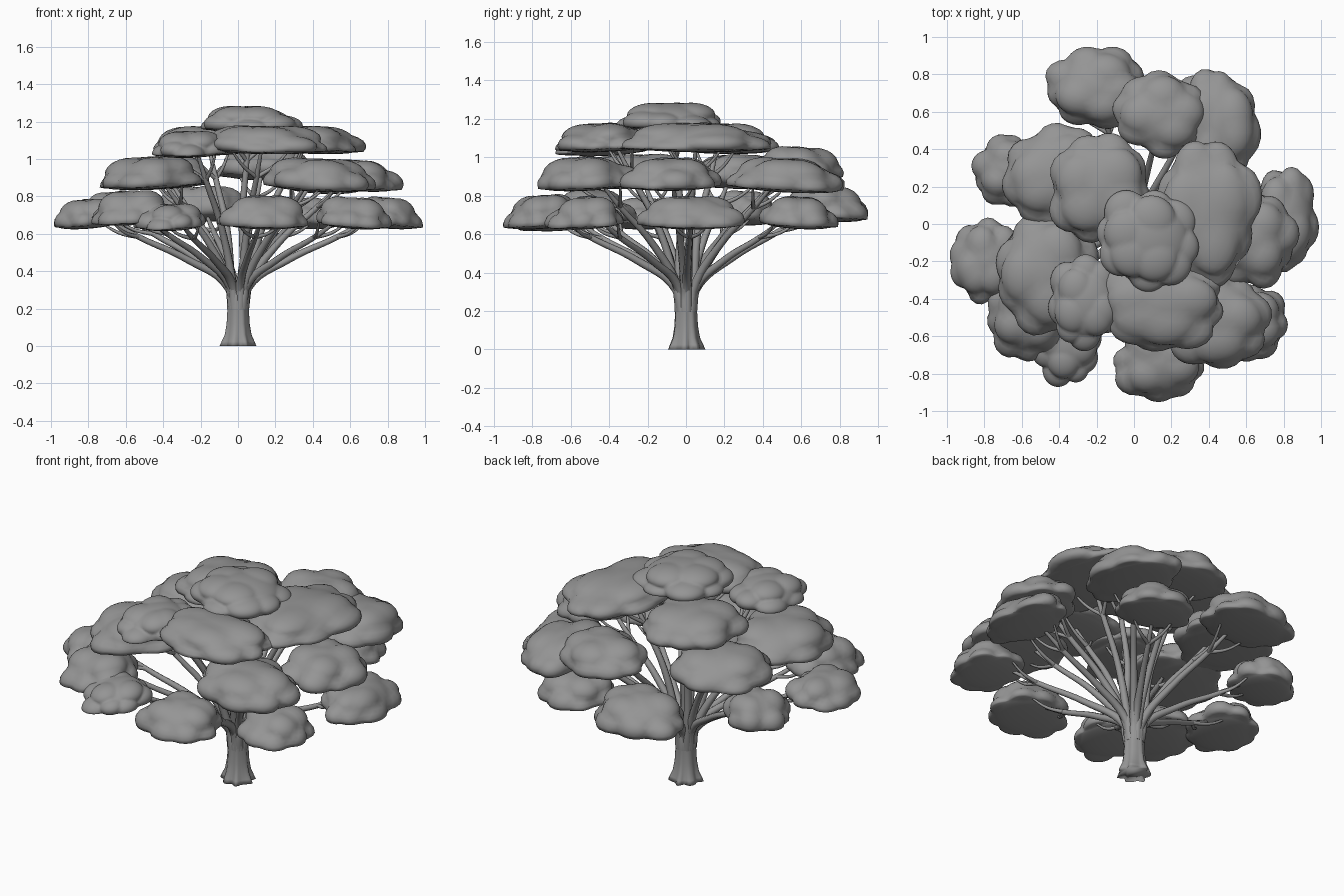
import bpy, bmesh, math, random
from mathutils import Vector

random.seed(4)
cube = bpy.data.objects.get("Cube")
if cube:
    bpy.data.objects.remove(cube, do_unlink=True)


def make_material(name, value):
    mat = bpy.data.materials.new(name)
    mat.use_nodes = True
    colour = (value, value, value, 1)
    mat.diffuse_color = colour
    mat.node_tree.nodes["Principled BSDF"].inputs["Base Color"].default_value = colour
    return mat


grey = make_material("plain grey", 0.3)


def add_object(name, data):
    data.materials.append(grey)
    obj = bpy.data.objects.new(name, data)
    bpy.context.collection.objects.link(obj)
    return obj


def mesh_object(name, bm):
    bmesh.ops.recalc_face_normals(bm, faces=bm.faces)
    for face in bm.faces:
        face.smooth = True
    mesh = bpy.data.meshes.new(name)
    bm.to_mesh(mesh)
    bm.free()
    return add_object(name, mesh)


# Foliage pads: x, y, underside height, half width, half depth, thickness
PADS = [
    (.07, -.08, 1.16, .29, .29, .145),
    (-.18, .19, 1.04, .31, .32, .16),
    (.39, .06, 1.05, .3, .42, .15),
    (.15, -.43, 1.05, .37, .27, .15),
    (-.26, -.42, 1.03, .22, .25, .14),
    (-.47, -.26, .86, .3, .35, .18),
    (-.42, .26, .86, .3, .3, .18),
    (.15, .59, .91, .28, .25, .17),
    (.43, -.52, .85, .32, .28, .18),
    (.64, -.08, .85, .24, .27, .17),
    (.45, .53, .84, .24, .33, .18),
    (-.8, -.2, .65, .2, .24, .16),
    (-.68, .29, .67, .2, .2, .18),
    (-.57, -.5, .67, .23, .24, .19),
    (-.36, -.65, .64, .2, .22, .14),
    (.14, -.75, .65, .26, .22, .18),
    (.62, -.52, .65, .22, .22, .17),
    (.8, .03, .65, .2, .29, .17),
    (.33, .58, .65, .25, .22, .17),
    (-.2, .73, .69, .29, .24, .19),
]


def foliage_pad(name, x, y, z, width, depth, height):
    """Star-shaped union of overlapping lobes, domed above and flat below."""
    lobes = [(Vector((0, 0, .05)), .8)]
    count, turn = 8, random.uniform(0, math.tau)
    for i in range(count):
        angle = turn + math.tau * (i + random.uniform(-.25, .25)) / count
        reach = random.uniform(.52, .64)
        lobes.append((Vector((reach * math.cos(angle), reach * math.sin(angle),
                              random.uniform(0, .2))), random.uniform(.34, .42)))
    for i in range(4):
        angle = turn + math.tau * (i + random.random()) / 4
        lobes.append((Vector((.36 * math.cos(angle), .36 * math.sin(angle), .4)), .45))
    outward = Vector((x, y))
    bm = bmesh.new()
    bmesh.ops.create_icosphere(bm, subdivisions=5 if height < .15 else 4, radius=1)
    for vert in bm.verts:
        ray = vert.co.normalized()
        far = 0
        for centre, radius in lobes:
            along = ray.dot(centre)
            inside = along ** 2 - centre.length_squared + radius ** 2
            if inside > 0:
                far = max(far, along + math.sqrt(inside))
        p = ray * far
        lift = p.z * height if p.z > 0 else p.z * .03
        px, py = p.x * width, p.y * depth
        droop = .1 * outward.dot(Vector((px, py)))
        vert.co = (x + px, y + py, z + lift - droop)
    return mesh_object(name, bm)


for number, pad in enumerate(PADS, 1):
    foliage_pad(f"foliage_pad_{number}", *pad)


# Trunk with a fluted, flared root base
def trunk():
    bm = bmesh.new()
    sides, rings = 40, []
    profile = [(0, .088, .18), (.025, .08, .15), (.06, .068, .1), (.12, .06, .06),
               (.2, .056, .05), (.27, .06, .08), (.31, .05, .14)]
    for z, radius, flute in profile:
        ring = []
        for i in range(sides):
            a = math.tau * i / sides
            r = radius * (1 + flute * (.7 * math.cos(7 * a + 1) + .3 * math.cos(11 * a)))
            ring.append(bm.verts.new((r * math.cos(a), r * math.sin(a), z)))
        rings.append(ring)
    for low, high in zip(rings, rings[1:]):
        for i in range(sides):
            j = (i + 1) % sides
            bm.faces.new((low[i], low[j], high[j], high[i]))
    bm.faces.new(rings[0])
    bm.faces.new(rings[-1])
    return mesh_object("trunk", bm)


trunk()

# Limbs sweep from the trunk to each pad and fork into twigs
wood = bpy.data.curves.new("branches", "CURVE")
wood.dimensions = "3D"
wood.bevel_depth = 1
wood.bevel_resolution = 2
wood.resolution_u = 6
wood.use_fill_caps = True


def limb(points, radii):
    spline = wood.splines.new("BEZIER")
    spline.bezier_points.add(len(points) - 1)
    for bp, point, radius in zip(spline.bezier_points, points, radii):
        bp.co = point
        bp.radius = radius
        bp.handle_left_type = bp.handle_right_type = "AUTO"


for x, y, z, width, depth, height in PADS:
    flat = Vector((x, y, 0))
    spread = flat.normalized()
    tip = flat * .86 + Vector((0, 0, z + .02))
    start = spread * .03 + Vector((0, 0, .2))
    crotch = spread * .05 + Vector((0, 0, .31))
    knee = flat * .34 + Vector((0, 0, .31 + (z - .31) * .45))
    fork = flat * .66 + Vector((0, 0, .31 + (z - .31) * .8))
    limb((start, crotch, knee, fork, tip), (.03, .024, .019, .015, .008))
    side = Vector((-spread.y, spread.x, 0))
    for sign in (-1, 1):
        end = tip + side * sign * width * .5 + spread * random.uniform(-.04, .06)
        middle = fork.lerp(end, .5) + Vector((0, 0, -.02))
        limb((fork, middle, end), (.012, .009, .005))

add_object("branches", wood)
